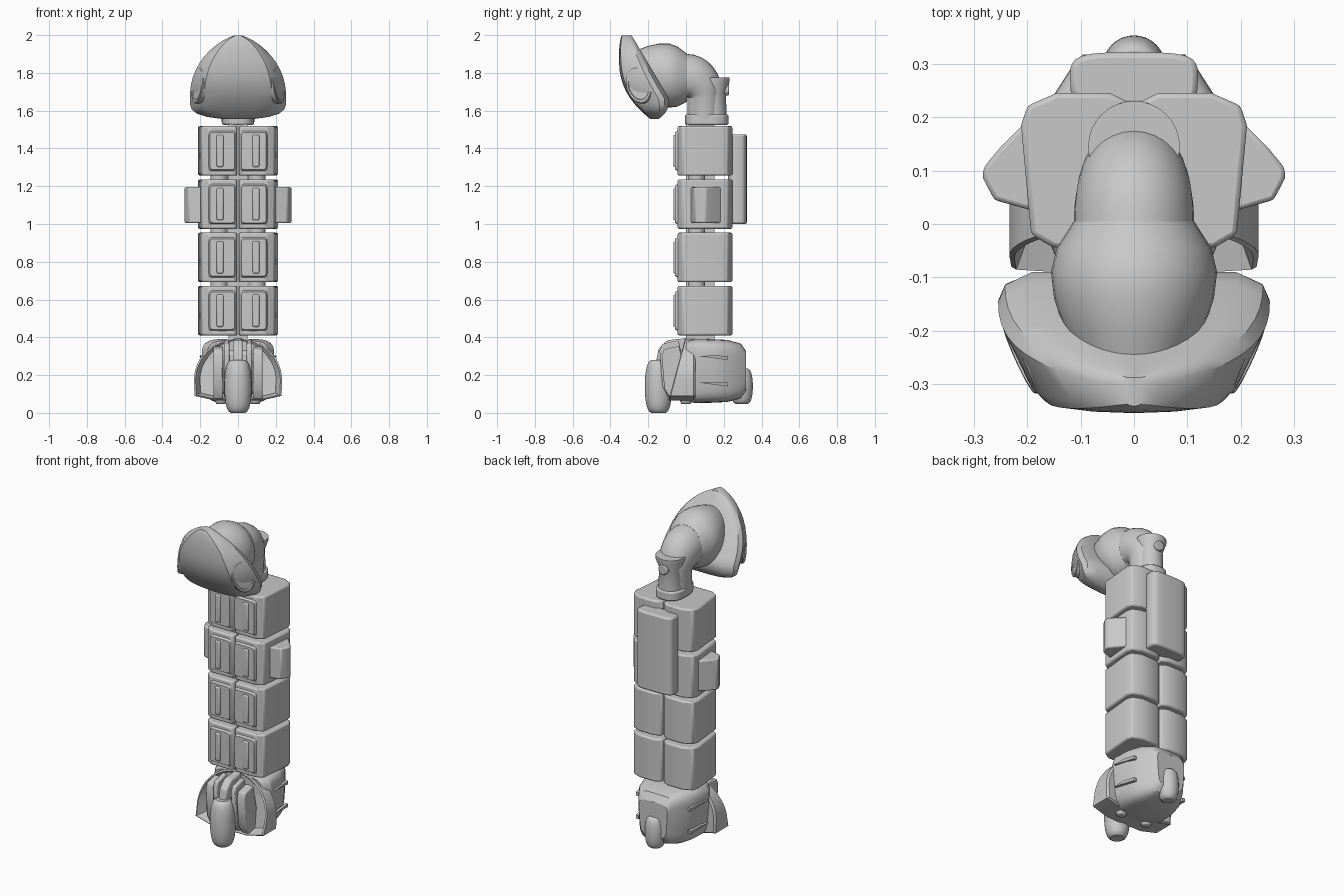
import bpy, bmesh, math
from mathutils import Vector

if "Cube" in bpy.data.objects:
    bpy.data.objects.remove(bpy.data.objects["Cube"])

GREY_LEVEL = 0.58
grey = bpy.data.materials.new("plain_grey")
grey.use_nodes = True
colour = (GREY_LEVEL, GREY_LEVEL, GREY_LEVEL, 1)
grey.diffuse_color = colour
grey.node_tree.nodes["Principled BSDF"].inputs["Base Color"].default_value = colour


def finish(name, bm, bevel, angle):
    """Turn a bmesh into a shaded object, with optional bevelled edges."""
    bmesh.ops.recalc_face_normals(bm, faces=bm.faces)
    me = bpy.data.meshes.new(name)
    bm.to_mesh(me)
    bm.free()
    ob = bpy.data.objects.new(name, me)
    bpy.context.collection.objects.link(ob)
    me.materials.append(grey)
    if bevel:
        mod = ob.modifiers.new("Bevel", "BEVEL")
        mod.width, mod.segments, mod.limit_method = bevel, 2, "ANGLE"
    bpy.ops.object.select_all(action="DESELECT")
    bpy.context.view_layer.objects.active = ob
    ob.select_set(True)
    bpy.ops.object.shade_smooth_by_angle(angle=math.radians(angle))


def loft(name, rings, bevel=0, angle=30):
    """Skin closed rings of equal length and cap both ends."""
    bm = bmesh.new()
    loops = [[bm.verts.new(point) for point in ring] for ring in rings]
    count = len(loops[0])
    for low, high in zip(loops, loops[1:]):
        for i in range(count):
            j = (i + 1) % count
            bm.faces.new((low[i], low[j], high[j], high[i]))
    bm.faces.new(loops[0])
    bm.faces.new(loops[-1])
    finish(name, bm, bevel, angle)


def prism(name, points, bottom, top, bevel=0):
    """Upright extrusion of a plan outline."""
    loft(name, [[(x, y, z) for x, y in points] for z in (bottom, top)], bevel)


def slab(name, points, middle, half_width, bevel=0):
    """Sideways extrusion of a side profile."""
    loft(name, [[(x, y, z) for y, z in points]
                for x in (middle - half_width, middle + half_width)], bevel)


def box(name, centre, half_x, half_y, bottom, top, bevel=0):
    cx, cy = centre
    prism(name, [(cx + i * half_x, cy + j * half_y)
                 for i, j in ((-1, -1), (1, -1), (1, 1), (-1, 1))], bottom, top, bevel)


def oval(rx, ry, power=2, count=32):
    """Superellipse outline; power 2 is an ellipse, more is boxier."""
    points = []
    for i in range(count):
        c, s = math.cos(math.tau * i / count), math.sin(math.tau * i / count)
        points.append((math.copysign(abs(c) ** (2 / power), c) * rx,
                       math.copysign(abs(s) ** (2 / power), s) * ry))
    return points


def turned(name, x, y, profile):
    """Stack of circles (radius, height) around a vertical axis."""
    loft(name, [[(x + a, y + b, z) for a, b in oval(r, r)] for r, z in profile])


def pill(name, x, y, radius, bottom, top):
    """Upright capsule with small flat ends."""
    steps = [math.pi * i / 16 for i in range(1, 16)]
    turned(name, x, y, [(radius * math.sin(a) ** 0.4,
                         bottom + (top - bottom) * (1 - math.cos(a)) / 2) for a in steps])


def tube(name, stations):
    """Ovals along a bent path: y, z, x radius, upright radius, tilt."""
    loft(name, [[(a, y + b * math.sin(tilt), z + b * math.cos(tilt)) for a, b in oval(rx, rz)]
                for y, z, rx, rz, tilt in stations])


SIDES = (("left", 1), ("right", -1))

# Column of paired blocks with softly raised fronts and slots
outline = [(0.004, -0.03), (0.015, -0.045), (0.15, -0.045), (0.193, -0.02), (0.212, 0.185),
           (0.2, 0.222), (0.145, 0.246), (0.045, 0.246), (0.004, 0.225)]
for tier in range(4):
    bottom = 0.41 + 0.282 * tier
    top = bottom + 0.262
    middle = (bottom + top) / 2
    for side, s in SIDES:
        tag = f"{tier + 1}_{side}"
        prism(f"block_{tag}", [(s * x, y) for x, y in outline], bottom, top, 0.01)
        loft(f"front_panel_{tag}", [[(s * 0.083 + a, y, middle + b)
                                    for a, b in oval(grow * 0.07, grow * 0.105, 12)]
                                   for grow, y in ((1.04, -0.04), (0.94, -0.058))])
        box(f"front_slot_{tag}", (s * 0.095, -0.058), 0.018, 0.009,
            middle - 0.085, middle + 0.085, 0.007)
        if tier:
            turned(f"connector_{tag}", s * 0.1, 0.055,
                   [(0.045, bottom - 0.035), (0.045, bottom + 0.02)])
box("column_core", (0, 0.075), 0.05, 0.075, 0.37, 1.53)

# Side pods and back pack
pod = [(0.19, 0.025), (0.262, 0.045), (0.283, 0.085), (0.283, 0.105), (0.25, 0.145), (0.205, 0.19)]
for side, s in SIDES:
    prism(f"side_pod_{side}", [(s * x, y) for x, y in pod], 1.005, 1.195, 0.008)
prism("back_pack", [(x, y + 0.272) for x, y in oval(0.12, 0.05, 4)], 1, 1.475, 0.01)

# Neck: collar, bent pipe, rear drum with flared lip and knob
prism("neck_collar", [(x, y + 0.11) for x, y in oval(0.085, 0.115, 2.6)], 1.525, 1.58, 0.008)
bend = []
for i in range(9):
    tilt = math.pi / 2 * i / 8
    c = math.cos(tilt)
    bend.append((0.095 * math.sin(tilt), 1.67 + 0.105 * c, 0.09 + 0.023 * c, 0.088 + 0.038 * c, tilt))
bend.append((0.095, 1.54, 0.086, 0.088, math.pi / 2))
tube("neck_pipe", bend)
turned("neck_drum", 0, 0.145, [(0.07, 1.57), (0.066, 1.7), (0.086, 1.755), (0.086, 1.775)])
loft("neck_knob", [[(x, y, 1.71 + z) for x, z in oval(0.03, 0.03)] for y in (0.17, 0.228)], 0.006)

# Rounded bulb behind the face mask
bulb = ((-0.27, 0.095), (-0.2, 0.13), (-0.14, 0.15), (-0.09, 0.156), (-0.045, 0.145), (0.005, 0.113))
tube("head_bulb", [(y, 1.775 - 0.12 * y, r, r + 0.014, 0) for y, r in bulb])

# Face mask: wide rounded chin, sides curving in to a domed crown
half = [(0, 0), (0.4, 0.02), (0.7, 0.07), (0.8, 0.2), (1, 0.72), (0.95, 0.88), (0.75, 1), (0, 1)]
section = half + [(-u, v) for u, v in half[-2:0:-1]]
rings = []
for i in range(1, 18):
    t = (1 - math.cos(math.pi * i / 18)) / 2
    chin = max(0, 1 - 4 * t)
    crown = max(0, t - 0.25) / 0.75
    width = 0.255 * (1 - chin ** 4) ** 0.5 * (1 - crown ** 2.2) ** 0.7
    front = -0.355 + 0.17 * (abs(t - 0.73) / 0.73) ** 2.5
    back = -0.09 - 0.2 * crown - 0.06 * chin ** 3
    rings.append([(u * width, front + v * (back - front), 1.553 + 0.449 * t) for u, v in section])
loft("face_mask", rings, angle=35)

# Oval side discs, nearly flush, with thin rims
for side, s in SIDES:
    out = Vector((s * 0.92, -0.39, 0.08)).normalized()
    up = Vector((0, 0.38, -0.92))
    up = (up - out * up.dot(out)).normalized()
    across = out.cross(up)
    centre = Vector((s * 0.211, -0.25, 1.735))
    steps = [(1, -0.03), (1, 0.002), (0.95, 0.006), (0.82, 0.006), (0.78, 0.001)]
    loft(f"side_disc_{side}", [[centre + (across * a + up * b) * k + out * h
                                for a, b in oval(0.07, 0.1)] for k, h in steps])

# Base body, rounded box narrowing to the rear and underneath
body = ((0, 0.17, 0.16), (0.05, 0.2, 0.17), (0.15, 0.195, 0.168),
        (0.22, 0.172, 0.164), (0.29, 0.125, 0.145), (0.318, 0.1, 0.105))
loft("base_body", [[(a * (0.93 + 0.07 * b / h), y, 0.222 + b) for a, b in oval(w, h, 5)]
                   for y, w, h in body])

# Thin slanted vents on the body sides
for side, s in SIDES:
    for place, z in (("upper", 0.28), ("lower", 0.14)):
        wedge = [(0.07, z + 0.02), (0.22, z), (0.22, z + 0.02), (0.15, z + 0.025)]
        loft(f"side_vent_{place}_{side}", [[(s * (x - 0.2 * max(0, y - 0.13)), y, h) for y, h in wedge]
                                          for x in (0.185, 0.203)])

# Hollow arched shield, its lower ends swept forward
arch = [(0.234 * math.cos(math.pi * i / 24), 0.17 + 0.228 * math.sin(math.pi * i / 24))
        for i in range(25)]
arch += [(-0.23, 0.09), (-0.12, 0.065), (0.12, 0.065), (0.23, 0.09)]
loft("shield", [[(x * k, y - sweep * max(0, 0.4 - z), 0.2 + (z - 0.2) * k) for x, z in arch]
                for y, k, sweep in ((0.05, 0.95, 0), (0.04, 1, 0), (0, 1, 0.26),
                                    (-0.005, 0.96, 0.26), (0.01, 0.86, 0.1))])

# Front brackets, crest and capsule
rib = [(-0.09, 0.08), (-0.125, 0.14), (-0.14, 0.33), (-0.125, 0.365), (-0.04, 0.385), (0.03, 0.08)]
for side, s in SIDES:
    slab(f"bracket_outer_{side}", [(y * 0.92, z * 0.92) for y, z in rib], s * 0.105, 0.026, 0.007)
    slab(f"bracket_inner_{side}", rib, s * 0.06, 0.014, 0.007)
    pill(f"under_nozzle_{side}", s * 0.09, 0, 0.035, 0.045, 0.15)
box("bracket_backing", (0, -0.035), 0.1, 0.065, 0.1, 0.33, 0.02)
crest = [(-0.16, 0.26), (-0.145, 0.34), (-0.1, 0.385), (0, 0.395), (0, 0.25)]
slab("centre_crest", crest, 0, 0.025, 0.01)
pill("front_capsule", 0, -0.146, 0.072, -0.003, 0.283)

# Rear nozzle
pill("rear_nozzle", 0, 0.295, 0.059, 0.045, 0.237)
